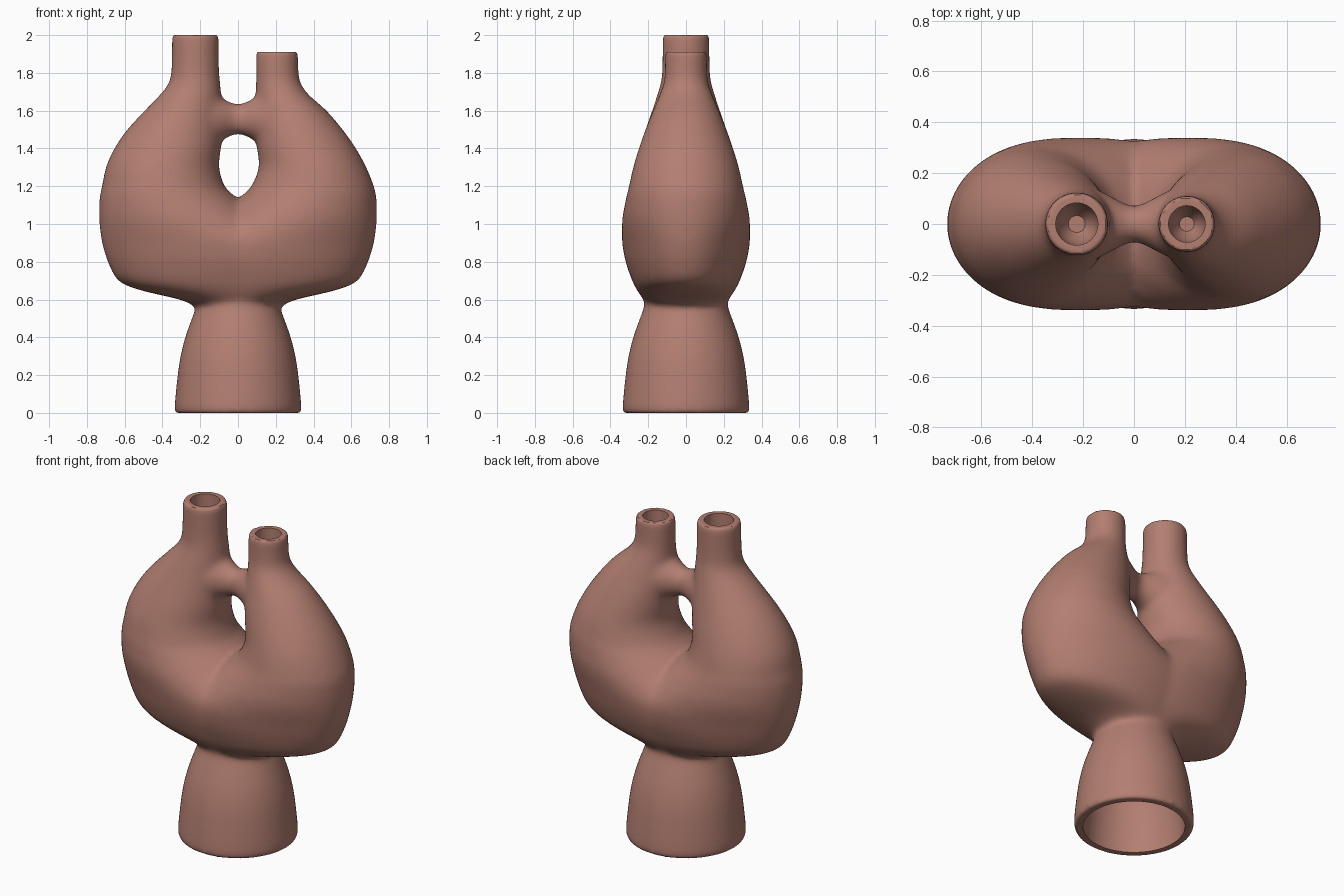
import bpy, bmesh, math

if "Cube" in bpy.data.objects:
    bpy.data.objects.remove(bpy.data.objects["Cube"])

clay = bpy.data.materials.new("terracotta_clay")
clay.diffuse_color = (0.45, 0.21, 0.165, 1)
clay.use_nodes = True
clay.node_tree.nodes["Principled BSDF"].inputs["Base Color"].default_value = clay.diffuse_color


def spline(rows, steps=4):
    """Catmull-Rom interpolation through profile rows."""
    out = []
    for i in range(len(rows) - 1):
        p = [rows[max(i - 1, 0)], rows[i], rows[i + 1], rows[min(i + 2, len(rows) - 1)]]
        for s in range(steps):
            t = s / steps
            out.append([0.5 * (2 * b + (c - a) * t + (2 * a - 5 * b + 4 * c - d) * t * t
                               + (3 * b - a - 3 * c + d) * t ** 3)
                        for a, b, c, d in zip(*p)])
    return out + [list(rows[-1])]


def loft(bm, rows, place, n=64):
    """Closed skin through elliptical rings; place maps (row, cos, sin) to a point."""
    rings = [[bm.verts.new(place(r, math.cos(2 * math.pi * k / n), math.sin(2 * math.pi * k / n)))
              for k in range(n)] for r in rows]
    for lo, hi in zip(rings, rings[1:]):
        for k in range(n):
            bm.faces.new((lo[k], lo[(k + 1) % n], hi[(k + 1) % n], hi[k]))
    bm.faces.new(rings[0][::-1])
    bm.faces.new(rings[-1])


def make(name, bm):
    bmesh.ops.recalc_face_normals(bm, faces=bm.faces[:])
    me = bpy.data.meshes.new(name)
    bm.to_mesh(me)
    bm.free()
    ob = bpy.data.objects.new(name, me)
    bpy.context.collection.objects.link(ob)
    me.materials.append(clay)
    return ob


def lobe(side):
    return lambda r, c, s: (side * ((r[1] + r[2]) / 2 + (r[2] - r[1]) / 2 * c), r[3] * s, r[0])


def turned(cx):
    return lambda r, c, s: (cx + r[1] * c, r[1] * s, r[0])


# lobe rows: height, inner x, outer x, half depth
lower = [(0.56, -0.2, 0.22, 0.19), (0.60, -0.26, 0.31, 0.225), (0.65, -0.36, 0.52, 0.26),
         (0.70, -0.42, 0.635, 0.285), (0.80, -0.46, 0.69, 0.32), (0.90, -0.42, 0.72, 0.338),
         (0.98, -0.25, 0.732, 0.34), (1.05, -0.12, 0.736, 0.335), (1.10, -0.05, 0.735, 0.325),
         (1.15, 0.02, 0.732, 0.315), (1.20, 0.07, 0.72, 0.302)]
left_upper = [(1.30, 0.10, 0.70, 0.28), (1.40, 0.09, 0.655, 0.25), (1.50, 0.085, 0.587, 0.215),
              (1.60, 0.085, 0.495, 0.18), (1.70, 0.09, 0.40, 0.148), (1.76, 0.095, 0.362, 0.132),
              (1.84, 0.10, 0.352, 0.126), (2.01, 0.10, 0.35, 0.125)]
right_upper = [(1.30, 0.11, 0.68, 0.28), (1.40, 0.10, 0.625, 0.25), (1.50, 0.09, 0.555, 0.215),
               (1.60, 0.09, 0.47, 0.175), (1.68, 0.094, 0.38, 0.142), (1.74, 0.095, 0.335, 0.12),
               (1.80, 0.095, 0.322, 0.113), (1.92, 0.095, 0.32, 0.112)]

bm = bmesh.new()
loft(bm, spline(lower + left_upper), lobe(-1))
loft(bm, spline(lower + right_upper), lobe(1))

# bridge between the necks: x, half depth, half height
bridge = [(-0.2, 0.16, 0.17), (-0.1, 0.115, 0.12), (0, 0.072, 0.08), (0.1, 0.115, 0.12), (0.2, 0.16, 0.17)]
loft(bm, spline(bridge), lambda r, c, s: (r[0], r[1] * c, 1.555 + r[2] * s))

# flared foot
foot = [(-0.01, 0.336), (0.05, 0.335), (0.2, 0.32), (0.3, 0.305), (0.4, 0.28),
        (0.5, 0.245), (0.56, 0.222), (0.64, 0.2)]
loft(bm, spline(foot), turned(0))
vase = make("two_necked_vase", bm)

# openings: two neck bores and the hollow foot
bm = bmesh.new()
for cx, r, top in ((-0.225, 0.083, 2.1), (0.208, 0.072, 2.0)):
    loft(bm, [(1.05, r * 0.4), (1.10, r * 0.8), (1.18, r), (top, r)], turned(cx), 48)
loft(bm, [(-0.1, 0.285), (0.05, 0.285)] + spline(
    [(0.2, 0.27), (0.3, 0.255), (0.4, 0.23), (0.5, 0.195), (0.58, 0.17), (0.75, 0.16), (0.83, 0.08)]),
     turned(0))
cutter = make("opening_cutter", bm)
cutter.hide_render = True


def apply(mod):
    bpy.context.view_layer.objects.active = vase
    bpy.ops.object.modifier_apply(modifier=mod.name)


# fuse the parts into one skin and soften the joins
m = vase.modifiers.new("fuse", 'REMESH')
m.mode = 'VOXEL'
m.voxel_size = 0.012
apply(m)
m = vase.modifiers.new("soften", 'SMOOTH')
m.factor = 0.5
m.iterations = 35
apply(m)

# flat foot and rims
for v in vase.data.vertices:
    v.co.z = max(0, min(v.co.z, 2.0 if v.co.x < 0 else 1.91))

m = vase.modifiers.new("openings", 'BOOLEAN')
m.operation = 'DIFFERENCE'
m.solver = 'EXACT'
m.object = cutter
apply(m)
bpy.data.objects.remove(cutter)

bpy.ops.object.select_all(action='DESELECT')
vase.select_set(True)
bpy.context.view_layer.objects.active = vase
bpy.ops.object.shade_smooth_by_angle(angle=math.radians(40))
